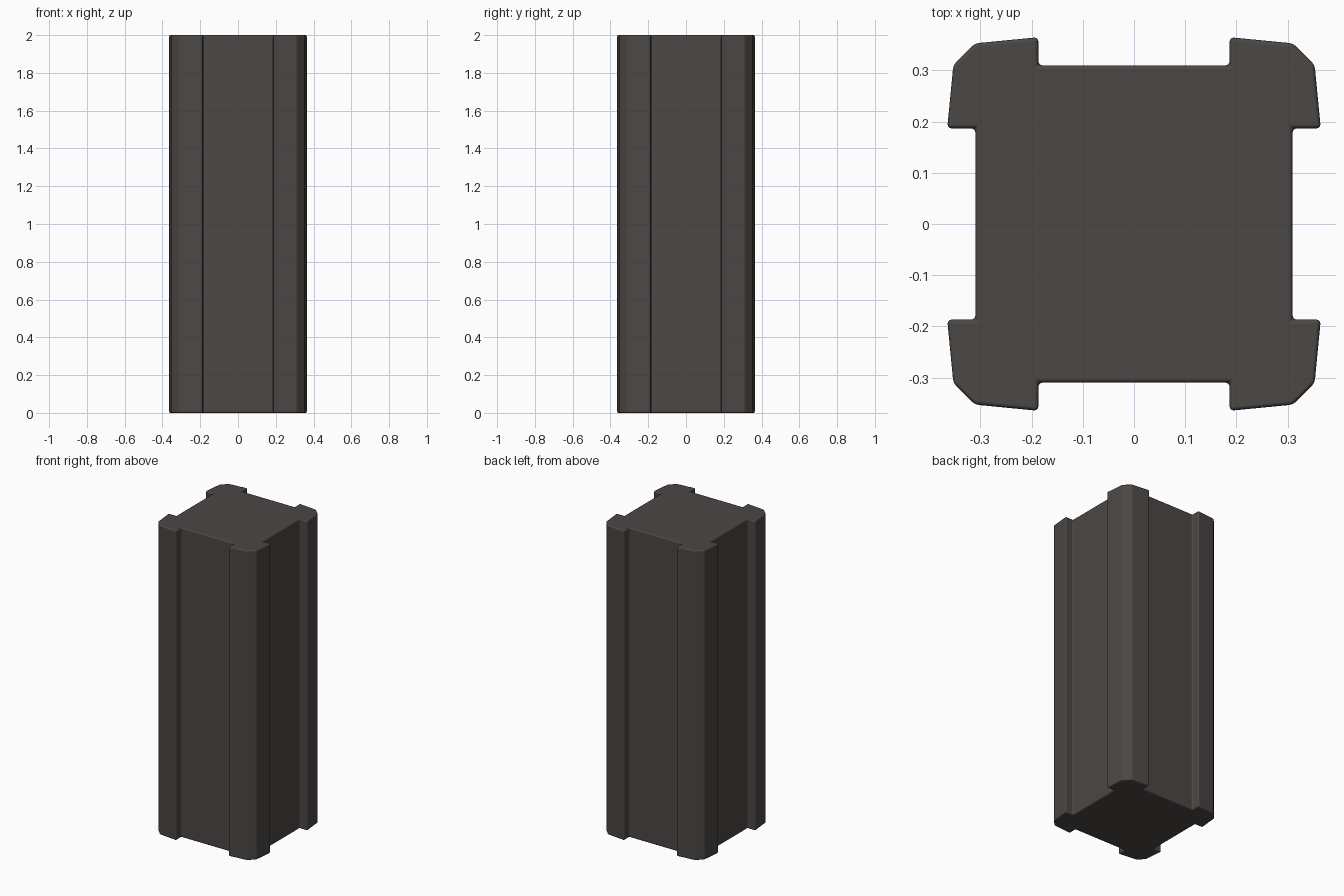
import bpy
import bmesh
import math
from mathutils import Matrix, Vector

default = bpy.data.objects.get("Cube")
if default:
    bpy.data.objects.remove(default, do_unlink=True)

HEIGHT = 2.0

# Dark warm grey for the whole post
grey = bpy.data.materials.new("dark_warm_grey")
grey.use_nodes = True
colour = (0.070, 0.063, 0.059, 1)
grey.diffuse_color = colour
grey.node_tree.nodes["Principled BSDF"].inputs["Base Color"].default_value = colour

# One corner of the cross-section: recess, tapered flange, chamfer, flange, recess
corner = [(0.31, 0.187), (0.365, 0.187), (0.353, 0.311),
          (0.311, 0.353), (0.187, 0.365), (0.187, 0.31)]

# Repeat the corner four times around and extrude it upward
bm = bmesh.new()
outline = []
for i in range(4):
    turn = Matrix.Rotation(math.radians(90 * i), 3, 'Z')
    outline += [bm.verts.new(turn @ Vector((x, y, 0))) for x, y in corner]
base = bm.faces.new(outline)
top = bmesh.ops.extrude_face_region(bm, geom=[base], use_keep_orig=True)
lifted = [v for v in top["geom"] if isinstance(v, bmesh.types.BMVert)]
bmesh.ops.translate(bm, verts=lifted, vec=(0, 0, HEIGHT))
bmesh.ops.recalc_face_normals(bm, faces=bm.faces)

mesh = bpy.data.meshes.new("notched_post")
bm.to_mesh(mesh)
bm.free()
mesh.materials.append(grey)
post = bpy.data.objects.new("notched_post", mesh)
bpy.context.collection.objects.link(post)

# Smooth shading with softened edges
bpy.context.view_layer.objects.active = post
post.select_set(True)
bpy.ops.object.shade_smooth()
bevel = post.modifiers.new("soft_edges", 'BEVEL')
bevel.width = 0.008
bevel.segments = 3
bevel.limit_method = 'ANGLE'
bevel.angle_limit = math.radians(30)
bevel.harden_normals = True
